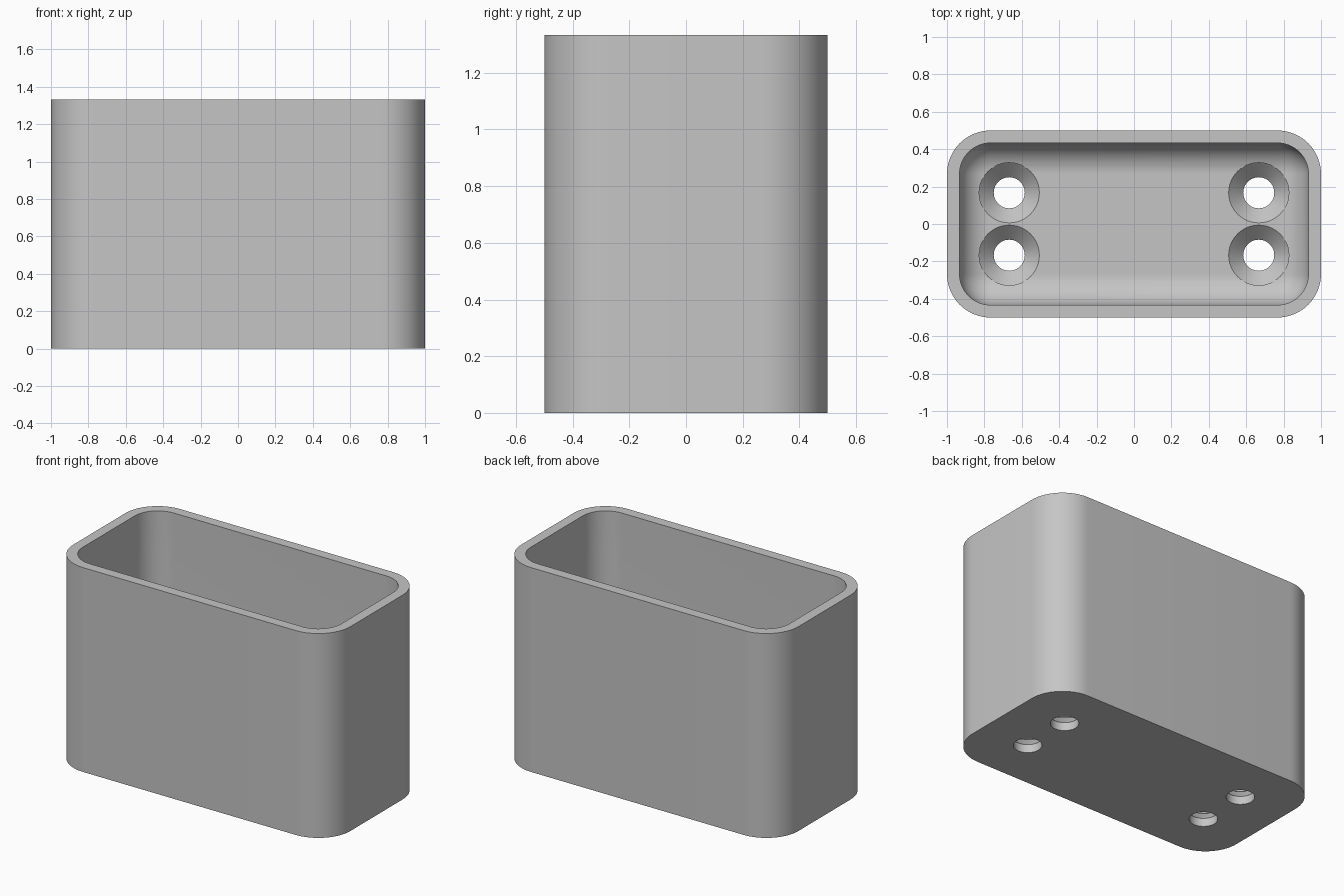
import bpy, bmesh, math

old = bpy.data.objects.get("Cube")
if old:
    bpy.data.objects.remove(old, do_unlink=True)

WIDTH, DEPTH, HEIGHT = 2.0, 1.0, 1.333
WALL, FLOOR = 0.067, 0.133
CORNER, FILLET = 0.233, 0.166
STEPS = 16

grey = bpy.data.materials.new("plain grey")
grey.use_nodes = True
grey.diffuse_color = (0.56, 0.56, 0.56, 1)
grey.node_tree.nodes["Principled BSDF"].inputs["Base Color"].default_value = grey.diffuse_color


def rounded_ring(bm, inset, z):
    """Ring of vertices round a rectangle with rounded corners."""
    radius = CORNER - inset
    cx, cy = WIDTH / 2 - CORNER, DEPTH / 2 - CORNER
    ring = []
    for quarter, (sx, sy) in enumerate(((1, 1), (-1, 1), (-1, -1), (1, -1))):
        for i in range(STEPS + 1):
            a = (quarter + i / STEPS) * math.pi / 2
            ring.append(bm.verts.new((sx * cx + radius * math.cos(a),
                                      sy * cy + radius * math.sin(a), z)))
    return ring


def bridge(bm, lower, upper):
    n = len(lower)
    for i in range(n):
        j = (i + 1) % n
        bm.faces.new((lower[i], lower[j], upper[j], upper[i]))


def make_object(name, bm):
    bmesh.ops.recalc_face_normals(bm, faces=bm.faces)
    mesh = bpy.data.meshes.new(name)
    bm.to_mesh(mesh)
    bm.free()
    mesh.materials.append(grey)
    obj = bpy.data.objects.new(name, mesh)
    bpy.context.collection.objects.link(obj)
    return obj


# Open box: outside wall, rim, inside wall and the fillet down to the floor
bm = bmesh.new()
levels = [(0, 0), (0, HEIGHT), (WALL, HEIGHT)]
for k in range(STEPS + 1):
    a = k / STEPS * math.pi / 2
    levels.append((WALL + FILLET * (1 - math.cos(a)), FLOOR + FILLET * (1 - math.sin(a))))
rings = [rounded_ring(bm, inset, z) for inset, z in levels]
for lower, upper in zip(rings, rings[1:]):
    bridge(bm, lower, upper)
bm.faces.new(rings[0])
bm.faces.new(rings[-1])
bmesh.ops.remove_doubles(bm, verts=bm.verts, dist=0.002)
box = make_object("open_box", bm)

# Countersunk screw holes: straight bore, cone, then clearance above
bm = bmesh.new()
profile = [(0.083, -0.1), (0.083, 0.053), (0.161, 0.131), (0.161, 0.4)]
SIDES = 48
for x in (-0.667, 0.667):
    for y in (-0.167, 0.167):
        circles = [[bm.verts.new((x + r * math.cos(math.tau * i / SIDES),
                                  y + r * math.sin(math.tau * i / SIDES), z))
                    for i in range(SIDES)] for r, z in profile]
        for lower, upper in zip(circles, circles[1:]):
            bridge(bm, lower, upper)
        bm.faces.new(circles[0])
        bm.faces.new(circles[-1])
cutter = make_object("screw_hole_cutter", bm)
cutter.hide_render = True

cut = box.modifiers.new("screw holes", "BOOLEAN")
cut.operation = "DIFFERENCE"
cut.solver = "EXACT"
cut.object = cutter

# Bake the cut, then smooth the curved walls
bpy.ops.object.select_all(action="DESELECT")
box.select_set(True)
bpy.context.view_layer.objects.active = box
bpy.ops.object.modifier_apply(modifier=cut.name)
bpy.data.objects.remove(cutter, do_unlink=True)
bpy.ops.object.shade_smooth_by_angle(angle=math.radians(30))
